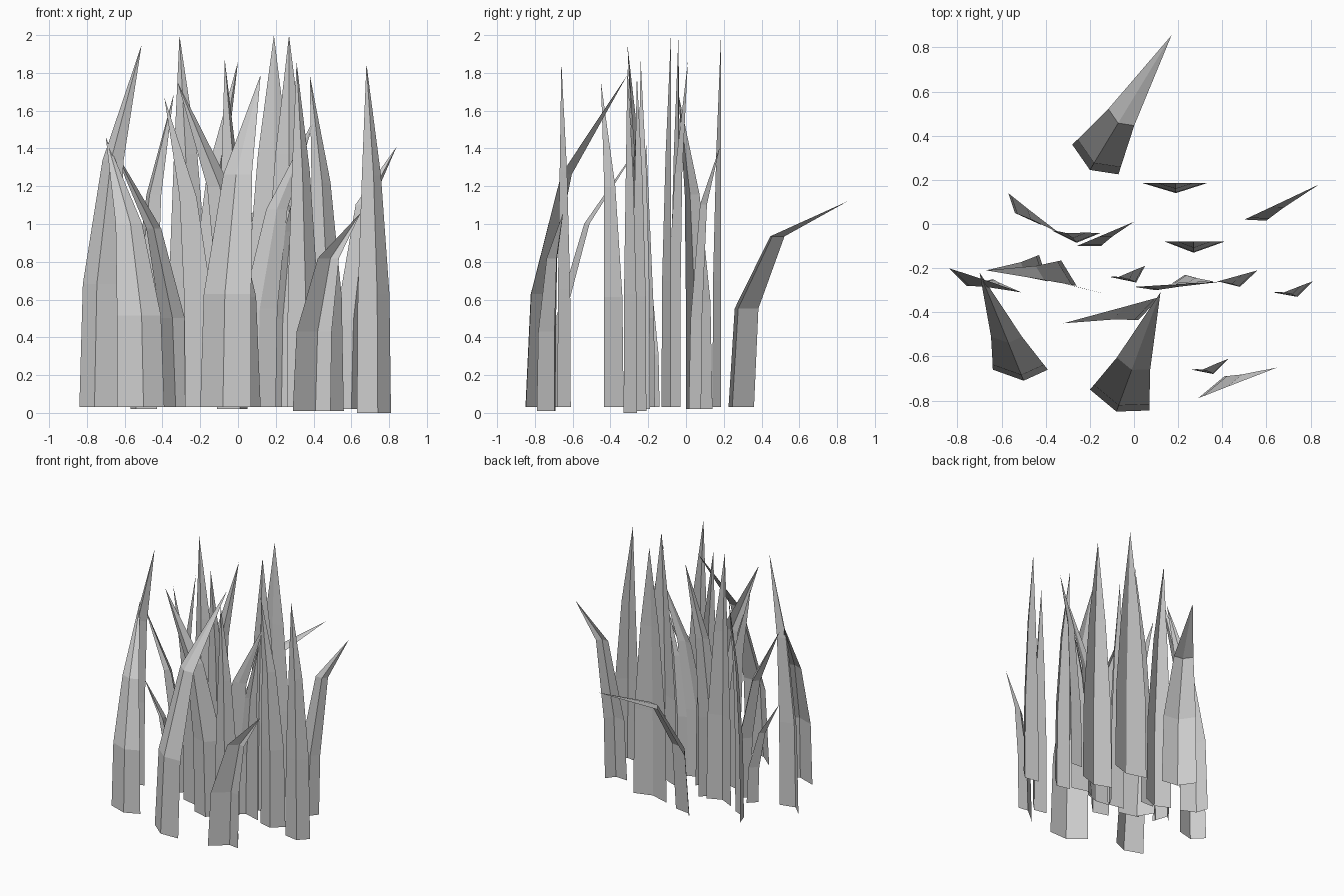
import bpy
from mathutils import Vector

cube = bpy.data.objects.get("Cube")
if cube:
    bpy.data.objects.remove(cube, do_unlink=True)

grey = bpy.data.materials.new("plain_grey")
grey.use_nodes = True
grey.diffuse_color = (0.6, 0.6, 0.6, 1)
grey.node_tree.nodes["Principled BSDF"].inputs["Base Color"].default_value = grey.diffuse_color


def grass_blade(name, left, spine, right, tip, low=0.34, high=0.68, lean=0.34, ground=0.03):
    """Folded three-point strip that rises, bends towards its tip and ends in a point."""
    foot = [Vector((p[0], p[1], ground)) for p in (left, spine, right)]
    tip = Vector(tip)
    centre = (foot[0] + foot[2]) / 2
    verts = []
    # Rows: foot, lower bend, upper bend
    for rise, shift, width in ((0, 0, 1), (low, 0.05, 0.93), (high, lean, 0.56)):
        for p in foot:
            q = centre + (tip - centre) * shift + (p - centre) * width
            q.z = ground + (tip.z - ground) * rise
            verts.append(q)
    verts.append(tip)
    faces = [(r + c, r + c + 1, r + c + 4, r + c + 3) for r in (0, 3) for c in (0, 1)]
    faces += [(6, 7, 9), (7, 8, 9)]
    mesh = bpy.data.meshes.new(name)
    mesh.from_pydata(verts, [], faces)
    mesh.materials.append(grey)
    obj = bpy.data.objects.new(name, mesh)
    bpy.context.collection.objects.link(obj)
    return obj


# Front row
grass_blade("front_centre_blade", left=(-.2, -.75), spine=(-.08, -.85), right=(.07, -.845),
            tip=(.12, -.31, 1.79), high=.7)
grass_blade("front_right_blade", left=(-.64, -.66), spine=(-.5, -.71), right=(-.39, -.66),
            tip=(-.7, -.22, 1.46))
grass_blade("front_left_short_blade", left=(.29, -.79), spine=(.41, -.69), right=(.49, -.7),
            tip=(.65, -.65, 1.06), low=.4, high=.77, ground=.01)
grass_blade("front_left_tall_blade", left=(.26, -.66), spine=(.36, -.68), right=(.43, -.61),
            tip=(.31, -.66, 1.86))
grass_blade("centre_leaning_blade", left=(-.1, -.4), spine=(.02, -.435), right=(.12, -.33),
            tip=(-.32, -.45, 1.75))

# Right side clump
grass_blade("right_outer_blade", left=(-.84, -.2), spine=(-.76, -.28), right=(-.64, -.25),
            tip=(-.51, -.31, 1.95))
grass_blade("right_drooping_blade", left=(-.49, -.2), spine=(-.43, -.14), right=(-.39, -.26),
            tip=(-.67, -.21, .85))
grass_blade("right_inner_blade", left=(-.4, -.24), spine=(-.33, -.165), right=(-.26, -.28),
            tip=(-.67, -.21, 1.42))
grass_blade("right_crossing_blade", left=(-.28, -.28), spine=(-.2, -.3), right=(-.12, -.32),
            tip=(-.39, -.25, 1.67))
grass_blade("right_rear_blade", left=(-.57, .14), spine=(-.54, .05), right=(-.43, 0),
            tip=(-.34, -.04, 1.69), ground=.02)
grass_blade("right_tall_blade", left=(-.37, -.03), spine=(-.26, -.085), right=(-.15, -.04),
            tip=(-.31, -.04, 2))

# Middle clump
grass_blade("middle_front_blade", left=(-.11, -.24), spine=(.01, -.265), right=(.05, -.19),
            tip=(-.07, -.24, 1.87), ground=.02)
grass_blade("middle_rear_blade", left=(-.26, -.1), spine=(-.15, -.1), right=(-.09, -.03),
            tip=(0, .01, 1.86))
grass_blade("middle_leaning_blade", left=(0, -.285), spine=(.1, -.3), right=(.2, -.27),
            tip=(.41, -.26, 1.57))
grass_blade("middle_short_blade", left=(.17, -.27), spine=(.23, -.23), right=(.36, -.265),
            tip=(.36, -.26, 1.4))
grass_blade("middle_tall_blade", left=(.14, -.08), spine=(.27, -.13), right=(.41, -.08),
            tip=(.27, -.08, 2))

# Left side and back
grass_blade("left_inner_blade", left=(.38, -.26), spine=(.48, -.285), right=(.56, -.21),
            tip=(.38, -.26, 1.79), ground=.01)
grass_blade("left_outer_blade", left=(.63, -.31), spine=(.74, -.33), right=(.81, -.26),
            tip=(.68, -.31, 1.85), ground=0)
grass_blade("left_rear_blade", left=(.5, .02), spine=(.6, .015), right=(.65, .08),
            tip=(.84, .18, 1.41), high=.78, ground=.02)
grass_blade("back_tall_blade", left=(.04, .185), spine=(.19, .14), right=(.33, .185),
            tip=(.19, .185, 2))
grass_blade("back_bent_blade", left=(-.28, .36), spine=(-.2, .245), right=(-.07, .225),
            tip=(.17, .855, 1.12), low=.48, high=.83)
